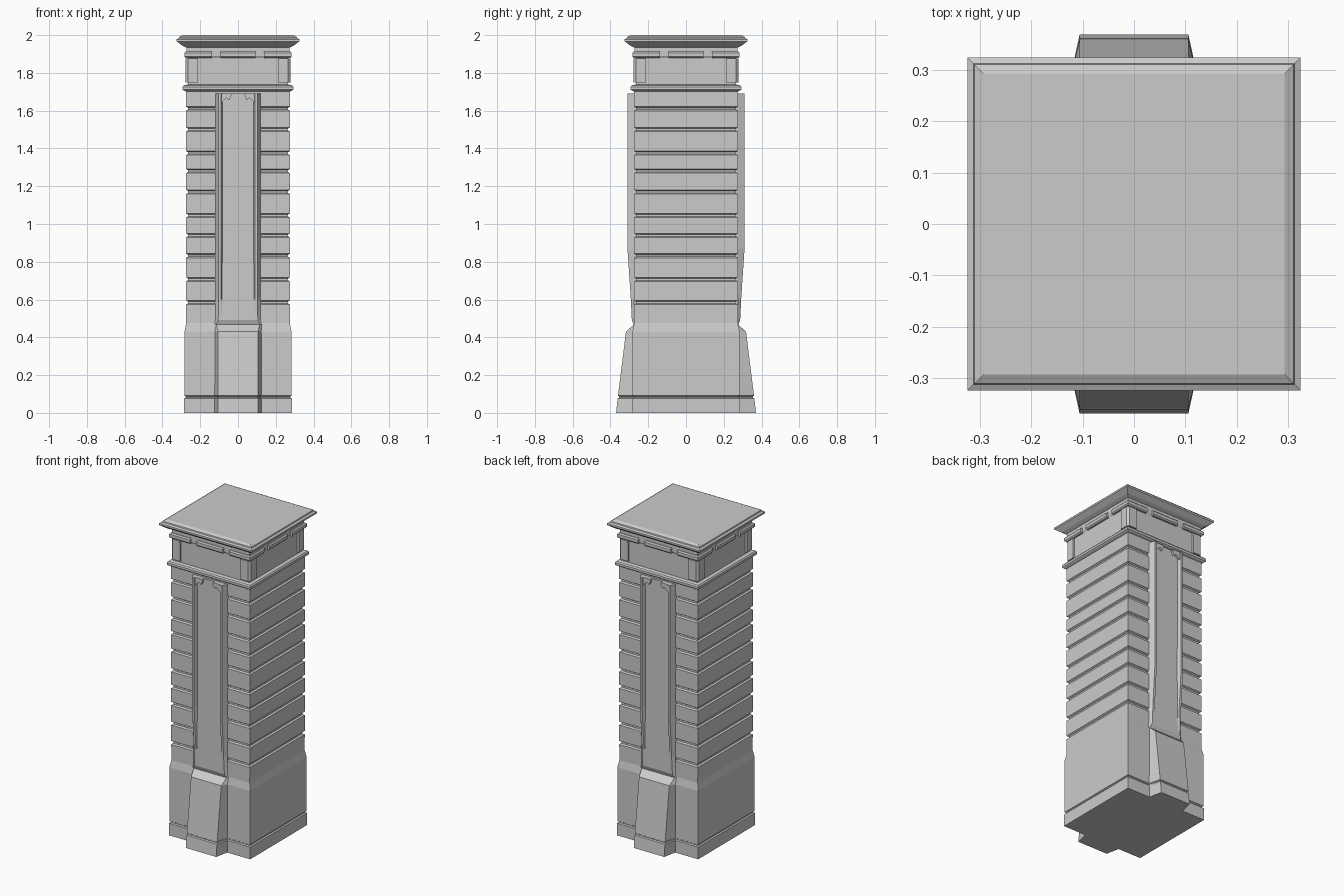
import bpy, bmesh
from math import pi
from mathutils import Matrix

if "Cube" in bpy.data.objects:
    bpy.data.objects.remove(bpy.data.objects["Cube"])


def finish(name, bm, turns=(0,)):
    """Turn the bmesh into an object, repeated at the given quarter turns."""
    src = bm.copy()
    bm.clear()
    for t in turns:
        part = src.copy()
        part.transform(Matrix.Rotation(t * pi / 2, 4, 'Z'))
        me = bpy.data.meshes.new("tmp")
        part.to_mesh(me)
        part.free()
        bm.from_mesh(me)
        bpy.data.meshes.remove(me)
    src.free()
    bmesh.ops.recalc_face_normals(bm, faces=bm.faces)
    me = bpy.data.meshes.new(name)
    bm.to_mesh(me)
    bm.free()
    ob = bpy.data.objects.new(name, me)
    bpy.context.collection.objects.link(ob)
    return ob


def loft(bm, sections):
    """Skin a list of closed loops with equal point counts and cap the ends."""
    rings = [[bm.verts.new(p) for p in s] for s in sections]
    n = len(rings[0])
    for a, b in zip(rings, rings[1:]):
        for i in range(n):
            j = (i + 1) % n
            bm.faces.new((a[i], a[j], b[j], b[i]))
    bm.faces.new(rings[0][::-1])
    bm.faces.new(rings[-1])


def square_stack(name, profile):
    bm = bmesh.new()
    loft(bm, [[(-r, -r, z), (r, -r, z), (r, r, z), (-r, r, z)] for r, z in profile])
    return finish(name, bm)


def box(bm, x0, x1, y0, y1, z0, z1):
    loft(bm, [[(x0, y0, z), (x1, y0, z), (x1, y1, z), (x0, y1, z)] for z in (z0, z1)])


def wedge(z, y, w_out, w_in):
    """Trapezoid section standing out from the front wall."""
    return [(-w_in, -0.262, z), (-w_in, -0.274, z), (-w_out, -y, z),
            (w_out, -y, z), (w_in, -0.274, z), (w_in, -0.262, z)]


# Shaft with plinth and grooved stone courses
shaft = [(0.285, 0), (0.285, 0.077), (0.277, 0.081), (0.277, 0.087), (0.283, 0.091),
         (0.283, 0.43), (0.274, 0.475)]
for z in (0.585, 0.707, 0.832, 0.94, 1.045, 1.17, 1.28, 1.375, 1.5, 1.61):
    shaft += [(0.275, z - 0.011), (0.265, z - 0.005), (0.265, z + 0.005), (0.275, z + 0.011)]
shaft.append((0.275, 1.71))
square_stack("shaft", shaft)

# Rounded ledge below the frieze
square_stack("ledge", [(0.27, 1.70), (0.285, 1.706), (0.293, 1.712), (0.293, 1.726),
                       (0.287, 1.734), (0.27, 1.738)])

# Sloping buttress foot, front and back
bm = bmesh.new()
loft(bm, [wedge(0, 0.37, 0.106, 0.127), wedge(0.077, 0.362, 0.106, 0.127),
          wedge(0.081, 0.354, 0.10, 0.122), wedge(0.087, 0.354, 0.10, 0.122),
          wedge(0.091, 0.36, 0.106, 0.127), wedge(0.43, 0.318, 0.106, 0.127),
          wedge(0.468, 0.276, 0.115, 0.127)])
finish("buttress_foot", bm, (0, 2))

# Tall panel, front and back
bm = bmesh.new()
loft(bm, [wedge(0.465, 0.276, 0.118, 0.124), wedge(0.492, 0.287, 0.105, 0.12),
          wedge(1.692, 0.29, 0.105, 0.12)])
finish("tall_panel", bm, (0, 2))

# Raised rails with hooked tops framing the panel
bm = bmesh.new()
hook = [(0.095, 1.692), (0.038, 1.692), (0.034, 1.682), (0.046, 1.655),
        (0.06, 1.668), (0.082, 1.648), (0.095, 1.64)]
for s in (-1, 1):
    loft(bm, [[(s * 0.121, -0.27, z), (s * 0.104, -y, z), (s * 0.09, -y, z),
               (s * 0.08, -0.284, z), (s * 0.08, -0.27, z)]
              for z, y in ((0.495, 0.287), (0.6, 0.292), (0.87, 0.31), (1.692, 0.31))])
    loft(bm, [[(s * x, y, z) for x, z in hook] for y in (-0.28, -0.304)])
finish("panel_rails", bm, (0, 2))

# Frieze core with corner posts and recessed-edge centre plates
square_stack("frieze", [(0.266, 1.73), (0.266, 1.88), (0.272, 1.89), (0.272, 1.945)])
bm = bmesh.new()
c = 0.012
a, b = 0.212, 0.277
loft(bm, [[(a, -b, z), (b - c, -b, z), (b, -b + c, z), (b, -a, z), (a, -a, z)]
          for z in (1.748, 1.876)])
finish("corner_posts", bm, range(4))

# Dentil blocks: one in each face centre, one wrapping each corner
bm = bmesh.new()
d = 0.007


def dentil(bm, x0, x1, r):
    prof = [(r - d, 1.88), (r, 1.88 + d), (r, 1.913 - d), (r - d, 1.913)]
    loft(bm, [[(x, -0.25, 1.88)] + [(x, -y, z) for y, z in prof] + [(x, -0.25, 1.913)]
              for x in (x0, x1)])


dentil(bm, -0.092, 0.092, 0.284)
finish("centre_dentils", bm, range(4))
bm = bmesh.new()
loft(bm, [[(0.137, -r, z), (r, -r, z), (r, -0.137, z), (0.25, -0.137, z),
           (0.25, -0.25, z), (0.137, -0.25, z)]
          for r, z in ((0.277, 1.88), (0.284, 1.887), (0.284, 1.906), (0.277, 1.913))])
finish("corner_dentils", bm, range(4))

# Overhanging cap
square_stack("cap", [(0.275, 1.935), (0.282, 1.938), (0.296, 1.945), (0.325, 1.967),
                     (0.325, 1.978), (0.313, 1.984), (0.311, 1.991), (0.294, 2.0)])
